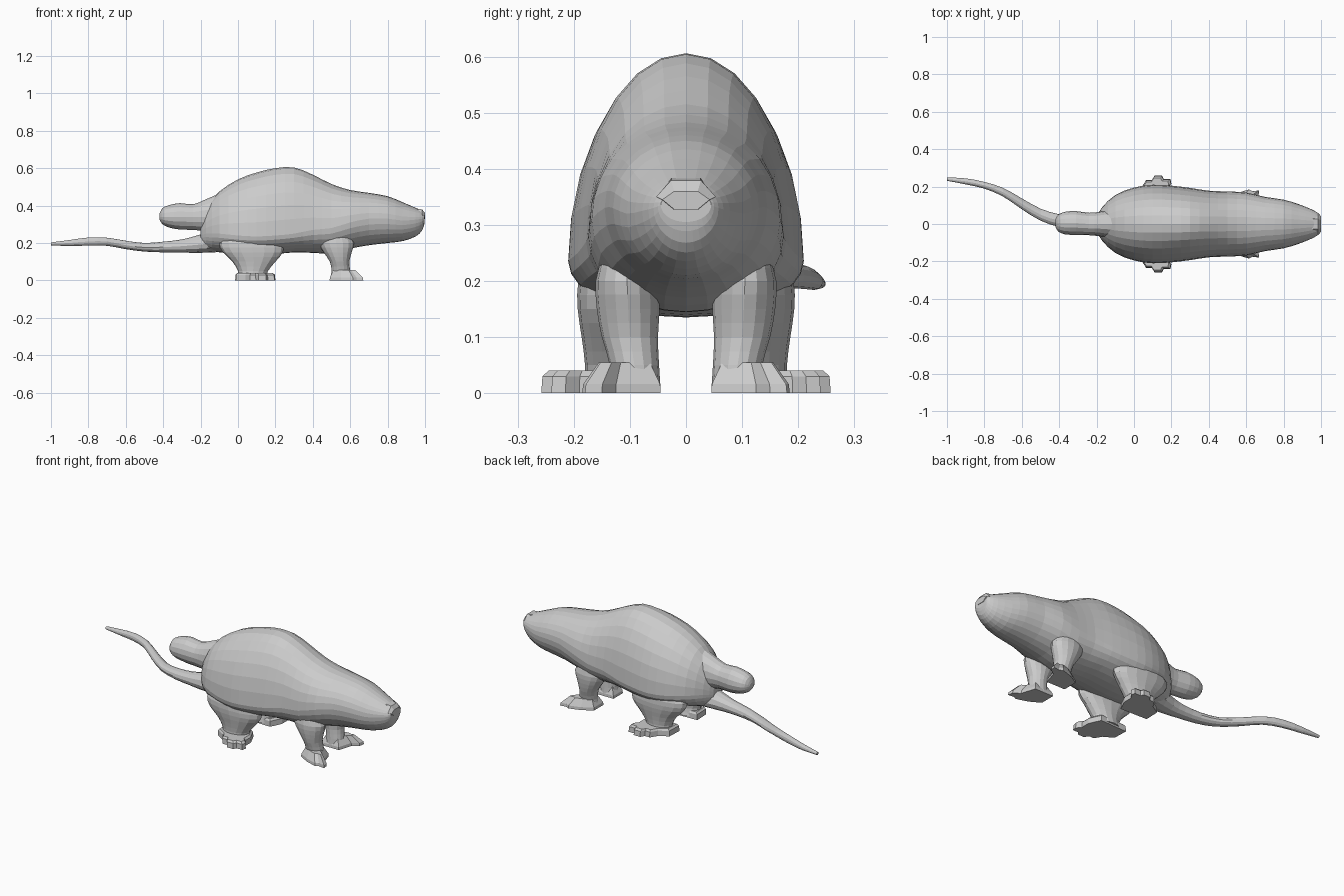
import bpy, bmesh, math


def make_object(name, bm, mirrored=False):
    bmesh.ops.recalc_face_normals(bm, faces=bm.faces)
    mesh = bpy.data.meshes.new(name)
    bm.to_mesh(mesh)
    bm.free()
    obj = bpy.data.objects.new(name, mesh)
    bpy.context.collection.objects.link(obj)
    if mirrored:
        mod = obj.modifiers.new("mirror", 'MIRROR')
        mod.use_axis = (False, True, False)
    return obj


def smooth_rings(rings, steps):
    """Catmull-Rom interpolation between successive section tuples."""
    out = []
    for i in range(len(rings) - 1):
        p0, p1 = rings[max(i - 1, 0)], rings[i]
        p2, p3 = rings[i + 1], rings[min(i + 2, len(rings) - 1)]
        for s in range(steps):
            t = s / steps
            out.append([0.5 * (2 * b + (c - a) * t + (2 * a - 5 * b + 4 * c - d) * t * t
                               + (3 * b - a - 3 * c + d) * t ** 3)
                        for a, b, c, d in zip(p0, p1, p2, p3)])
    return out + [list(rings[-1])]


def loft(name, rings, point, sides=16, steps=2, mirrored=False):
    """Skin a closed tube through the sections; point(ring, cos, sin) gives xyz."""
    bm = bmesh.new()
    loops = []
    for r in smooth_rings(rings, steps):
        angles = [2 * math.pi * k / sides for k in range(sides)]
        loops.append([bm.verts.new(point(r, math.cos(a), math.sin(a))) for a in angles])
    for a, b in zip(loops, loops[1:]):
        for k in range(sides):
            n = (k + 1) % sides
            bm.faces.new((a[k], a[n], b[n], b[k]))
    bm.faces.new(loops[0])
    bm.faces.new(loops[-1])
    return make_object(name, bm, mirrored)


# section in the yz plane: x, y, bottom, widest height, top, half width
def along_x(r, c, s):
    x, y, bottom, mid, top, w = r
    return x, y + w * c, mid + s * ((top - mid) if s > 0 else (mid - bottom))


# section in the xy plane: z, x, y, radius x, radius y
def along_z(r, c, s):
    z, x, y, rx, ry = r
    return x + rx * c, y + ry * s, z


def foot(name, outline, layers, centre):
    """Flat sole outline stacked upward in shrinking layers (z, scale)."""
    bm = bmesh.new()
    cx, cy = centre
    loops = [[bm.verts.new((cx + (x - cx) * k, cy + (y - cy) * k, z)) for x, y in outline]
             for z, k in layers]
    n = len(outline)
    for a, b in zip(loops, loops[1:]):
        for i in range(n):
            bm.faces.new((a[i], a[(i + 1) % n], b[(i + 1) % n], b[i]))
    bm.faces.new(loops[0])
    bm.faces.new(loops[-1])
    return make_object(name, bm, True)


# body and head in one skin
body = loft("body_and_head", [
    (-0.20, 0, 0.19, 0.24, 0.30, 0.04),
    (-0.17, 0, 0.165, 0.25, 0.39, 0.09),
    (-0.10, 0, 0.15, 0.25, 0.475, 0.155),
    (0.00, 0, 0.14, 0.24, 0.54, 0.195),
    (0.10, 0, 0.135, 0.235, 0.577, 0.21),
    (0.20, 0, 0.14, 0.24, 0.60, 0.205),
    (0.30, 0, 0.15, 0.25, 0.604, 0.193),
    (0.40, 0, 0.147, 0.27, 0.565, 0.178),
    (0.50, 0, 0.145, 0.28, 0.515, 0.174),
    (0.60, 0, 0.17, 0.31, 0.483, 0.168),
    (0.70, 0, 0.188, 0.33, 0.468, 0.145),
    (0.80, 0, 0.20, 0.33, 0.45, 0.13),
    (0.88, 0, 0.21, 0.32, 0.418, 0.106),
    (0.95, 0, 0.235, 0.325, 0.388, 0.078),
    (0.985, 0, 0.268, 0.33, 0.372, 0.058),
    (0.997, 0, 0.305, 0.335, 0.36, 0.045),
], along_x, sides=28)

# nose pad with a shallow pointed face
loft("nose", [
    (0.94, 0, 0.33, 0.355, 0.39, 0.05),
    (0.985, 0, 0.325, 0.35, 0.384, 0.053),
    (1.00, 0, 0.325, 0.345, 0.362, 0.042),
], along_x, sides=6, steps=1)

# stubby rounded lobe behind the back
loft("rump_lobe", [
    (-0.42, 0.005, 0.325, 0.34, 0.355, 0.02),
    (-0.405, 0.005, 0.302, 0.34, 0.385, 0.045),
    (-0.37, 0.005, 0.283, 0.34, 0.402, 0.06),
    (-0.31, 0.005, 0.272, 0.34, 0.413, 0.064),
    (-0.24, 0.0, 0.27, 0.34, 0.407, 0.06),
    (-0.18, 0.0, 0.262, 0.34, 0.43, 0.066),
    (-0.11, 0.0, 0.24, 0.34, 0.46, 0.08),
], along_x)

# long curving tail
loft("tail", [
    (-1.00, 0.24, 0.187, 0.195, 0.203, 0.009),
    (-0.90, 0.228, 0.184, 0.20, 0.216, 0.016),
    (-0.80, 0.207, 0.186, 0.208, 0.229, 0.018),
    (-0.70, 0.170, 0.185, 0.208, 0.228, 0.023),
    (-0.60, 0.108, 0.167, 0.188, 0.212, 0.029),
    (-0.50, 0.050, 0.154, 0.176, 0.20, 0.032),
    (-0.40, 0.018, 0.150, 0.178, 0.207, 0.034),
    (-0.30, 0.005, 0.149, 0.183, 0.219, 0.040),
    (-0.22, 0.0, 0.147, 0.19, 0.24, 0.052),
    (-0.12, 0.0, 0.15, 0.20, 0.27, 0.08),
], along_x, sides=12)

# hind legs and splayed feet
loft("hind_legs", [
    (0.01, 0.075, 0.125, 0.075, 0.058),
    (0.05, 0.08, 0.128, 0.08, 0.052),
    (0.10, 0.085, 0.13, 0.115, 0.056),
    (0.15, 0.08, 0.135, 0.16, 0.058),
    (0.20, 0.07, 0.13, 0.17, 0.062),
    (0.25, 0.07, 0.125, 0.13, 0.05),
], along_z, mirrored=True)
foot("hind_feet", [
    (-0.015, 0.08), (-0.012, 0.165), (0.04, 0.195), (0.065, 0.235), (0.095, 0.235),
    (0.11, 0.258), (0.15, 0.258), (0.16, 0.24), (0.195, 0.24), (0.20, 0.215),
    (0.18, 0.19), (0.18, 0.14), (0.15, 0.075),
], [(0, 1), (0.03, 0.98), (0.04, 0.88)], (0.08, 0.15))

# front legs and forward-pointing feet
loft("front_legs", [
    (0.005, 0.548, 0.092, 0.055, 0.047),
    (0.05, 0.55, 0.092, 0.05, 0.044),
    (0.10, 0.543, 0.10, 0.052, 0.05),
    (0.15, 0.533, 0.103, 0.075, 0.056),
    (0.20, 0.525, 0.105, 0.095, 0.056),
    (0.24, 0.52, 0.105, 0.08, 0.045),
], along_z, mirrored=True)
foot("front_feet", [
    (0.49, 0.045), (0.49, 0.13), (0.55, 0.165), (0.615, 0.185), (0.635, 0.175),
    (0.67, 0.18), (0.665, 0.15), (0.63, 0.125), (0.605, 0.045),
], [(0, 1), (0.016, 0.98), (0.055, 0.65)], (0.55, 0.10))
